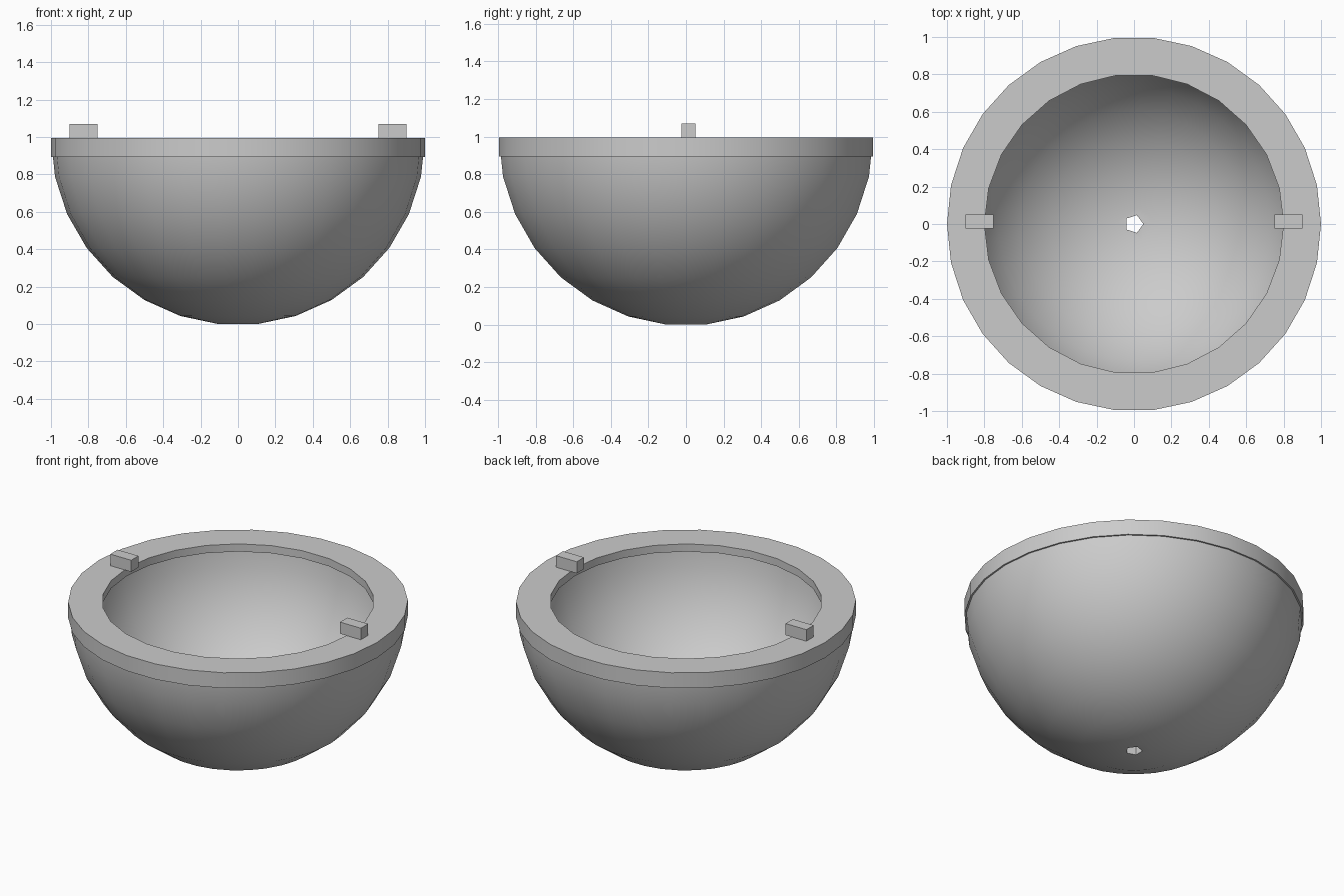
import bpy, bmesh
from math import sin, cos, radians, tau

cube = bpy.data.objects.get("Cube")
if cube:
    bpy.data.objects.remove(cube)

RIM = cos(radians(6))  # rim height, so the flat base facet rests on z = 0
OUTER, CAVITY, OPENING = 1.0, 0.9, 0.8

grey = bpy.data.materials.new("light grey")
grey.use_nodes = True
colour = (0.6, 0.6, 0.6, 1)
grey.diffuse_color = colour
grey.node_tree.nodes["Principled BSDF"].inputs["Base Color"].default_value = colour


def add_object(name, bm):
    bmesh.ops.recalc_face_normals(bm, faces=bm.faces)
    mesh = bpy.data.meshes.new(name)
    bm.to_mesh(mesh)
    bm.free()
    mesh.materials.append(grey)
    obj = bpy.data.objects.new(name, mesh)
    bpy.context.collection.objects.link(obj)
    return obj


def sphere_profile(radius, top):
    """Lower half of a faceted sphere centred at the rim, cut off flat at height top."""
    points = [(radius * sin(radians(a)), RIM - radius * cos(radians(a)))
              for a in range(6, 90, 12)]
    r, low = points[-1]
    points.append((r + (radius - r) * (top - low) / (RIM - low), top))
    return points


def lathe(name, profile, sides):
    bm = bmesh.new()
    rings = [[bm.verts.new((r * cos(tau * i / sides), r * sin(tau * i / sides), z))
              for i in range(sides)] for r, z in profile]
    for a, b in zip(rings, rings[1:]):
        for i in range(sides):
            j = (i + 1) % sides
            bm.faces.new((a[i], a[j], b[j], b[i]))
    bm.faces.new(rings[0])
    bm.faces.new(rings[-1])
    return add_object(name, bm)


def cut(target, cutter):
    cutter.hide_render = True
    modifier = target.modifiers.new(cutter.name, 'BOOLEAN')
    modifier.operation = 'DIFFERENCE'
    modifier.solver = 'EXACT'
    modifier.object = cutter
    bpy.ops.object.modifier_apply(modifier=modifier.name)
    bpy.data.objects.remove(cutter)


# Bowl: faceted half sphere with a proud rim band
band = RIM - 0.1
bowl = lathe("bowl", sphere_profile(OUTER, band) + [(OUTER, band), (OUTER, RIM)], 30)
bpy.context.view_layer.objects.active = bowl
bowl.select_set(True)

# Hollow below a thin lip, round opening through the lip, five-sided drain hole
cut(bowl, lathe("cavity_cutter", sphere_profile(CAVITY, RIM - 0.05), 29))
cut(bowl, lathe("opening_cutter", [(OPENING, RIM - 0.15), (OPENING, RIM + 0.1)], 26))
cut(bowl, lathe("drain_cutter", [(0.05, -0.1), (0.05, 0.4)], 5))
bpy.ops.object.shade_smooth_by_angle(angle=radians(30))

# Locating tabs on the rim
for name, side in (("left_tab", 1), ("right_tab", -1)):
    bm = bmesh.new()
    bmesh.ops.create_cube(bm, size=1)
    bmesh.ops.scale(bm, vec=(0.15, 0.075, 0.075), verts=bm.verts)
    bmesh.ops.translate(bm, vec=(side * 0.825, 0.0125, RIM + 0.0375), verts=bm.verts)
    add_object(name, bm)
